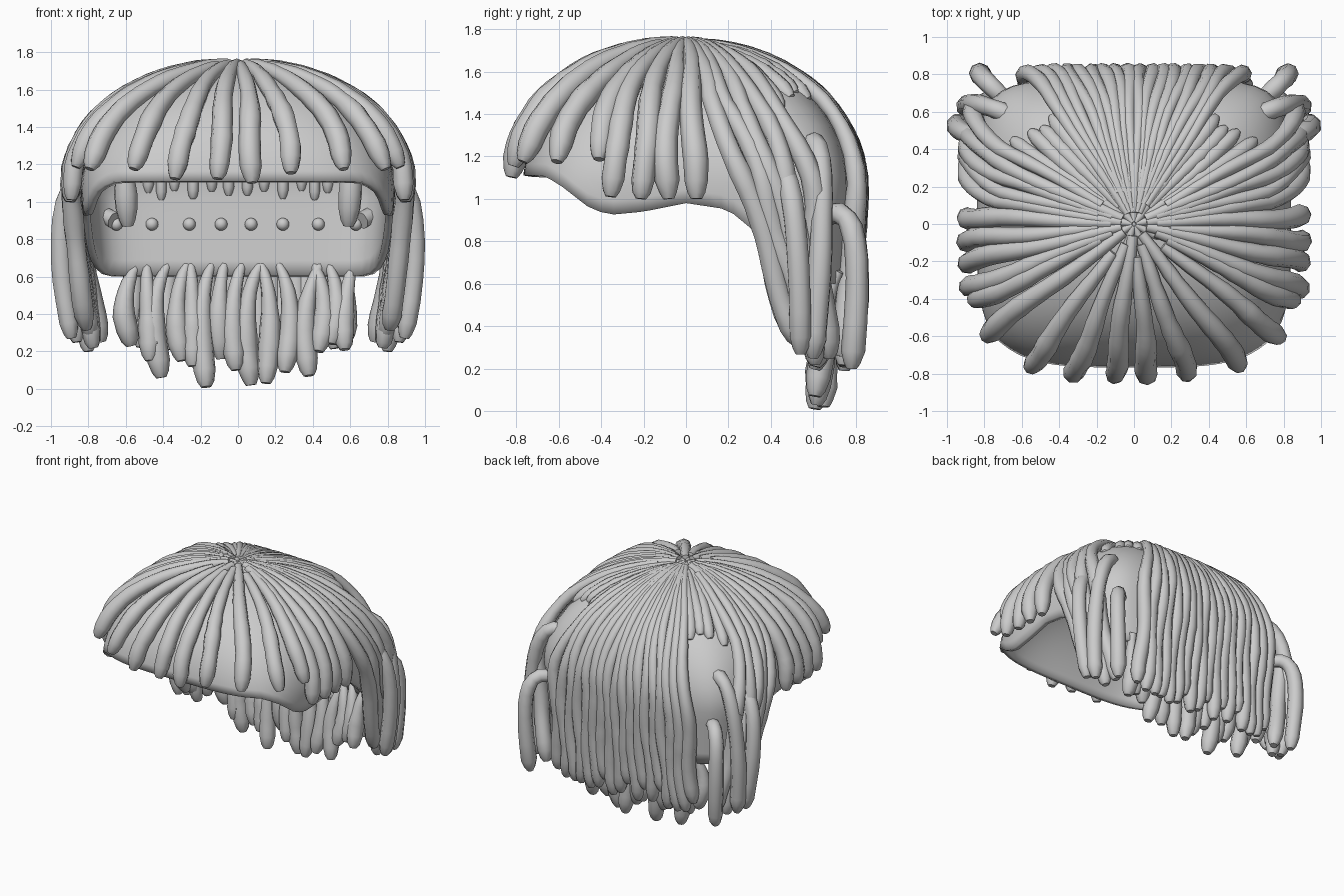
import bpy, bmesh, math, random
from mathutils import Vector
from mathutils.geometry import interpolate_bezier

random.seed(4)
if "Cube" in bpy.data.objects:
    bpy.data.objects.remove(bpy.data.objects["Cube"])

grey = bpy.data.materials.new("light_grey")
grey.use_nodes = True
grey.diffuse_color = (0.6, 0.6, 0.6, 1)
grey.node_tree.nodes["Principled BSDF"].inputs["Base Color"].default_value = (0.6, 0.6, 0.6, 1)

HALF_X, HALF_Y, HEIGHT, BROW = 0.84, 0.77, 0.68, 1.05
DROP = HEIGHT * math.pi / 2


def scalp(angle, s, lift=0.0):
    """Point on the head: s = 0 crown, 1 widest level, beyond 1 hanging down."""
    c, d = math.cos(angle), math.sin(angle)
    n = 2.2 + (1.8 + 2.8 * max(0, d)) * min(s, 1)   # boxier towards the back
    r = (abs(c / (HALF_X + lift)) ** n + abs(d / (HALF_Y + lift)) ** n) ** (-1 / n)
    if s <= 1:
        r *= math.sin(s * math.pi / 2)
        z = BROW + (HEIGHT + lift * 0.5) * math.cos(s * math.pi / 2)
    else:
        z = BROW - (s - 1) * DROP
        r *= 1 - 0.1 * (BROW - z)
    return Vector((r * c, r * d, z))


def level(z):
    """Inverse of scalp height."""
    if z >= BROW:
        return math.acos(min(1, (z - BROW) / HEIGHT)) * 2 / math.pi
    return 1 + (BROW - z) / DROP


def rim_height(y):
    pts = [(-9, 1.11), (-0.68, 1.11), (-0.6, 1.07), (-0.45, 0.95), (-0.36, 0.925), (-0.2, 0.94),
           (0, 0.98), (0.2, 0.95), (0.45, 0.75), (0.65, 0.62), (0.72, 0.6), (9, 0.6)]
    for (a, za), (b, zb) in zip(pts, pts[1:]):
        if y <= b:
            return za + (zb - za) * (y - a) / (b - a)


def link(name, data):
    ob = bpy.data.objects.new(name, data)
    bpy.context.collection.objects.link(ob)
    data.materials.append(grey)
    return ob


# Cap shell with a shaped rim
bm = bmesh.new()
SEG, RINGS = 96, 18
crown = bm.verts.new(scalp(0, 0))
rows = []
for i in range(SEG):
    a = 2 * math.pi * i / SEG
    end = level(rim_height(scalp(a, 1).y))
    rows.append([bm.verts.new(scalp(a, end * (j + 1) / RINGS)) for j in range(RINGS)])
for i in range(SEG):
    p, q = rows[i], rows[(i + 1) % SEG]
    bm.faces.new((crown, p[0], q[0]))
    for j in range(RINGS - 1):
        bm.faces.new((p[j], p[j + 1], q[j + 1], q[j]))
for f in bm.faces:
    f.smooth = True
mesh = bpy.data.meshes.new("cap")
bm.to_mesh(mesh)
bm.free()
cap = link("cap", mesh)
shell = cap.modifiers.new("thickness", "SOLIDIFY")
shell.thickness = 0.04
shell.offset = -1


def locks(name, paths, radius, root=0.5):
    """One object of tapering rope-like locks along the given paths."""
    cu = bpy.data.curves.new(name, "CURVE")
    cu.dimensions = "3D"
    cu.bevel_depth = radius
    cu.bevel_resolution = 2
    cu.use_fill_caps = True
    for path in paths:
        # narrow blunt tip, spaced clear of the preceding points
        tip = path[-1]
        body = [p for p in path if (p - tip).length > radius * 2.2]
        d = (tip - body[-1]).normalized()
        pts = body + [tip - d * radius * 1.5, tip - d * radius * 0.5, tip]
        sp = cu.splines.new("POLY")
        sp.points.add(len(pts) - 1)
        last = len(pts) - 1
        for k, (pt, co) in enumerate(zip(sp.points, pts)):
            grow = root + (1 - root) * min(1, 1.6 * k / last)
            tip_scale = {0: 0.45, 1: 0.74, 2: 0.98}.get(last - k, 1)
            pt.co = (*co, 1)
            pt.radius = grow * tip_scale * random.uniform(0.95, 1.06)
        sp.use_smooth = True
    ob = link(name, cu)
    bpy.ops.object.select_all(action="DESELECT")
    ob.select_set(True)
    bpy.context.view_layer.objects.active = ob
    bpy.ops.object.convert(target="MESH")


def head_path(a0, a1, z, start, lift=0.045, steps=18, bend=0.5):
    """Gently wavy path over the scalp, drifting from angle a0 to a1, ending at height z."""
    end = level(z)
    phase = random.uniform(0, 6)
    out = []
    for k in range(steps + 1):
        s = start + (end - start) * k / steps
        t = max(0, (s - bend) / (end - bend))
        a = a0 + (a1 - a0) * t + 0.014 * math.sin(9 * s + phase)
        out.append(scalp(a, s, lift * min(1, 0.3 + 1.2 * s)))
    return out


def roots(k):
    return (0.05, 0.14, 0.09)[k % 3]


def bezier(pts, n=12):
    return [Vector(p) for p in interpolate_bezier(*[Vector(p) for p in pts], n)]


def mirrored(paths):
    return paths + [[Vector((-p.x, p.y, p.z)) for p in path] for path in paths]


# Small star of lock roots at the crown
star = []
for k in range(9):
    a = 2 * math.pi * k / 9 + 0.2
    reach = random.uniform(0.1, 0.17)
    star.append([Vector((r * math.cos(a), r * math.sin(a), 1.735 - 0.15 * r))
                 for r in (0.01, reach * 0.4, reach * 0.7, reach)])
locks("crown_locks", star, 0.026, 0.6)

# Fringe and short side locks, given by tip position
tips = [(-0.78, -0.58, 1.17), (-0.57, -0.78, 1.17), (-0.33, -0.83, 1.12), (-0.11, -0.85, 1.12),
        (0.08, -0.85, 1.1), (0.29, -0.82, 1.15), (0.57, -0.76, 1.17), (0.78, -0.6, 1.17)]
locks("fringe_locks", [head_path(math.atan2(y, x), math.atan2(y, x), z, roots(k), 0.055)
                       for k, (x, y, z) in enumerate(tips)], 0.058)
side = []
for sx in (1, -1):
    for k, (y, z) in enumerate([(-0.45, 1.18), (-0.36, 1.01), (-0.21, 1.0), (-0.09, 1.0), (0.04, 1.0)]):
        a = math.atan2(y, 0.92 * sx)
        side.append(head_path(a, a, z, roots(k + 1), 0.062))
locks("side_locks", side, 0.057)

# Long locks sweeping back and down behind the ears
sweeps = [(9, 33, 0.32), (14, 35, 0.4), (19, 37, 0.28), (24, 39, 0.22), (30, 42, 0.25)]
locks("sweeping_locks", mirrored([
    head_path(math.radians(a), math.radians(b), z, roots(k), 0.055, 24, 0.6)
    for k, (a, b, z) in enumerate(sweeps)]), 0.057)

# Short locks that sink into the cap above the bare rear corners
locks("corner_short_locks", mirrored([
    head_path(math.radians(a), math.radians(a), z, roots(k), -0.008)
    for k, (a, z) in enumerate([(35, 1.43), (41, 1.48), (47, 1.5), (53, 1.47)])]), 0.043)

# Back curtain, outer layer
back = []
COUNT = 18
for k in range(COUNT):
    u = 2 * k / (COUNT - 1) - 1
    a0 = math.radians(90 - 33 * u)
    a1 = math.atan2(HALF_Y, 0.6 * u)
    back.append(head_path(a0, a1, random.uniform(0.18, 0.34), roots(k), 0.045, 26))
locks("back_locks", back, 0.052, 0.4)

# Back curtain, inner layer hanging from the rim
inner = [(-0.57, 0.23), (-0.47, 0.15), (-0.41, 0.06), (-0.3, 0.15), (-0.24, 0.12), (-0.17, 0.01),
         (-0.09, 0.16), (-0.01, 0.1), (0.07, 0.02), (0.15, 0.03), (0.25, 0.09), (0.38, 0.07),
         (0.43, 0.2), (0.5, 0.24), (0.57, 0.21)]
under = []
for x, z in inner:
    sway = random.uniform(-0.06, 0.06)
    under.append(bezier([(x * 1.03 - sway, 0.72, 0.66), (x * 1.05 + sway, 0.62, 0.5),
                         (x + sway, 0.67, 0.3), (x, 0.65 + random.uniform(-0.05, 0.03), z)]))
locks("under_locks", under, 0.06, 0.4)

# Loose locks hanging at the rear corners
locks("corner_hanging_locks", mirrored([
    bezier([(0.66, 0.58, 1.26), (0.88, 0.68, 1.34), (0.94, 0.64, 0.7), (0.86, 0.6, 0.25)]),
    bezier([(0.66, 0.64, 0.9), (0.88, 0.84, 1.06), (0.83, 0.82, 0.6), (0.8, 0.78, 0.2)]),
    bezier([(0.74, 0.42, 1.15), (1.02, 0.52, 1.2), (0.96, 0.54, 0.6), (0.89, 0.54, 0.27)])]), 0.056, 0.85)

# Lock ends showing through the inside of the cap
locks("inside_lock_ends", mirrored([
    bezier([(x, 0.76, 1.25), (x, 0.72, 1.18), (x, 0.72, 1.1), (x, 0.73, random.uniform(1.0, 1.06))], 6)
    for x in (0.05, 0.14, 0.24, 0.34, 0.41, 0.48)]), 0.03, 0.8)
locks("inside_corner_ends", mirrored([
    bezier([(0.62, 0.6, 1.22), (0.6, 0.61, 1.15), (0.6, 0.61, 1.0), (0.59, 0.63, 0.87)], 8)]), 0.065, 0.8)

# Row of small studs along the inner back wall
bm = bmesh.new()
for x in (-0.65, -0.46, -0.26, -0.09, 0.07, 0.24, 0.43, 0.63):
    ball = bmesh.ops.create_uvsphere(bm, u_segments=12, v_segments=8, radius=0.034)
    bmesh.ops.translate(bm, verts=ball["verts"], vec=(x, 0.715 - 0.35 * max(0, abs(x) - 0.5), 0.88))
for f in bm.faces:
    f.smooth = True
mesh = bpy.data.meshes.new("inner_studs")
bm.to_mesh(mesh)
bm.free()
link("inner_studs", mesh)
